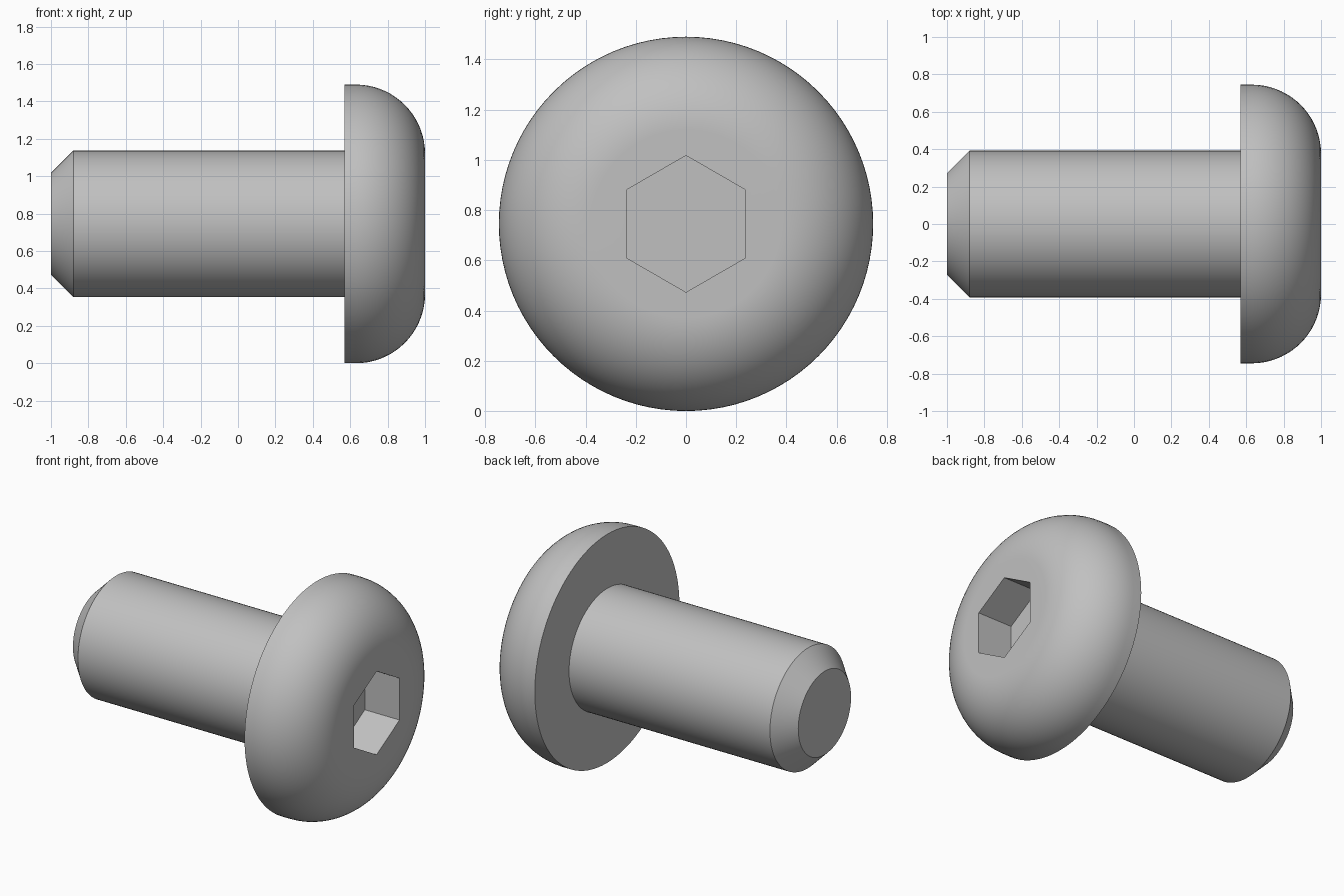
import bpy, bmesh, math

if "Cube" in bpy.data.objects:
    bpy.data.objects.remove(bpy.data.objects["Cube"])

SEG = 96
HEAD_R, SHAFT_R, TIP_R = 0.745, 0.392, 0.272
TIP_X, FACE_X, BACK_X = -1.0, 1.0, 0.569
CHAMFER, FILLET = 0.12, 0.37
HEX_APOTHEM, HEX_DEPTH = 0.2355, 0.25

steel = bpy.data.materials.new("plain grey steel")
grey = (0.53, 0.53, 0.53, 1)
steel.diffuse_color = grey
steel.use_nodes = True
steel.node_tree.nodes["Principled BSDF"].inputs["Base Color"].default_value = grey


def round_ring(x, radius):
    return x, lambda a: radius


def hex_ring(x):
    # Six-sided outline with corners at the top and bottom
    sector = math.pi / 3
    return x, lambda a: HEX_APOTHEM / math.cos(a % sector - sector / 2)


def build(name, rings, cap_start=False, cap_end=False):
    """Skin a list of rings along the x axis; angle zero points up."""
    bm = bmesh.new()
    loops = []
    for x, radius in rings:
        loop = []
        for i in range(SEG):
            a = math.tau * i / SEG
            r = radius(a)
            loop.append(bm.verts.new((x, r * math.sin(a), HEAD_R + r * math.cos(a))))
        loops.append(loop)
    for a, b in zip(loops, loops[1:]):
        for i in range(SEG):
            j = (i + 1) % SEG
            bm.faces.new((a[i], b[i], b[j], a[j]))
    if cap_start:
        bm.faces.new(loops[0])
    if cap_end:
        bm.faces.new(loops[-1][::-1])
    # Orient every face the same way as the winding of the rings
    bmesh.ops.reverse_faces(bm, faces=bm.faces[:])
    mesh = bpy.data.meshes.new(name)
    bm.to_mesh(mesh)
    bm.free()
    mesh.materials.append(steel)
    obj = bpy.data.objects.new(name, mesh)
    bpy.context.collection.objects.link(obj)
    bpy.ops.object.select_all(action='DESELECT')
    obj.select_set(True)
    bpy.context.view_layer.objects.active = obj
    bpy.ops.object.shade_smooth_by_angle(angle=math.radians(30))
    weighted = obj.modifiers.new("even_shading", 'WEIGHTED_NORMAL')
    weighted.keep_sharp = True
    return obj


# Shaft with chamfered tip
build("shaft", [round_ring(TIP_X, TIP_R),
                round_ring(TIP_X + CHAMFER, SHAFT_R),
                round_ring(BACK_X, SHAFT_R)], cap_start=True)

# Domed head: flat back, rounded rim, flat face, then the hexagonal socket
head = [round_ring(BACK_X, SHAFT_R), round_ring(BACK_X, HEAD_R)]
STEPS = 18
for k in range(STEPS + 1):
    t = math.pi / 2 * k / STEPS
    head.append(round_ring(FACE_X - FILLET + FILLET * math.sin(t),
                           HEAD_R - FILLET + FILLET * math.cos(t)))
head += [hex_ring(FACE_X), hex_ring(FACE_X - HEX_DEPTH)]
build("head", head, cap_end=True)
